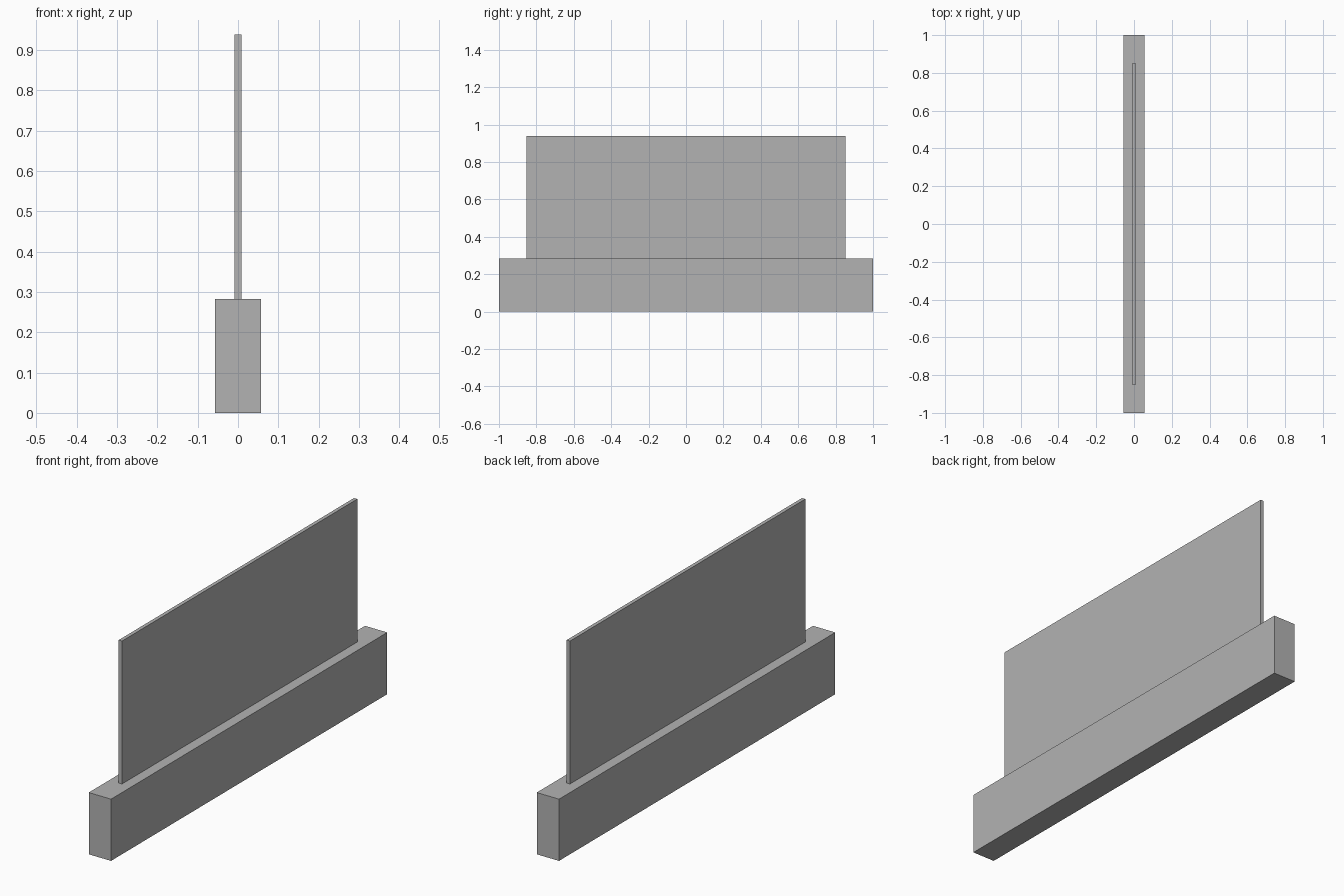
import bpy

# Remove the default cube
cube = bpy.data.objects.get("Cube")
if cube:
    bpy.data.objects.remove(cube, do_unlink=True)

# Single plain grey
GREY = (0.45, 0.45, 0.45, 1.0)
grey = bpy.data.materials.new("plain grey")
grey.use_nodes = True
grey.diffuse_color = GREY
bsdf = next(n for n in grey.node_tree.nodes if n.type == 'BSDF_PRINCIPLED')
bsdf.inputs["Base Color"].default_value = GREY


def box(name, width, depth, bottom, top):
    """Flat-faced block centred on x and y, spanning bottom to top."""
    bpy.ops.mesh.primitive_cube_add(size=1, location=(0, 0, (bottom + top) / 2))
    part = bpy.context.object
    part.name = name
    part.scale = (width, depth, top - bottom)
    bpy.ops.object.transform_apply(location=False, rotation=False, scale=True)
    part.data.materials.append(grey)
    return part


BASE_TOP = 0.283

# Long heavy plinth
box("base", 0.113, 2.0, 0, BASE_TOP)

# Thin upright sheet standing along the middle of the plinth
box("upright_panel", 0.017, 1.704, BASE_TOP, 0.938)
